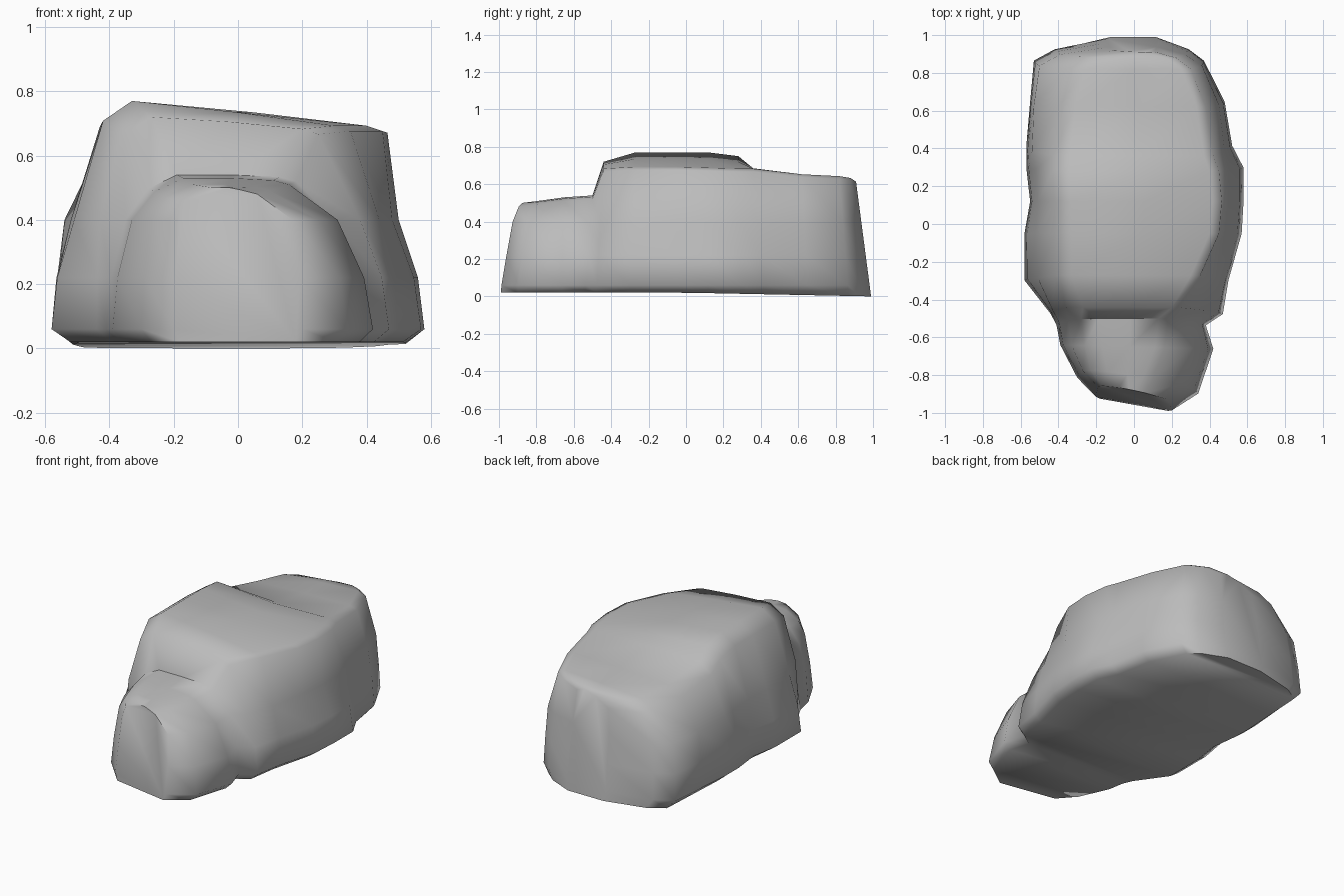
import bpy, bmesh, math

cube = bpy.data.objects.get("Cube")
if cube:
    bpy.data.objects.remove(cube, do_unlink=True)

stone = bpy.data.materials.new("grey_stone")
stone.use_nodes = True
GREY = (0.5, 0.5, 0.5, 1)
stone.diffuse_color = GREY
stone.node_tree.nodes["Principled BSDF"].inputs["Base Color"].default_value = GREY

# Sections from front to back: y at base, y at top,
# right side x (base, middle, top) and crest z, left side x and crest z
SECTIONS = [
    # low front lump
    (-.96, -.88, -.20, -.19, -.17, .50, .20, .17, .06, .49),
    (-.86, -.80, -.30, -.27, -.23, .51, .34, .25, .10, .50),
    (-.65, -.65, -.39, -.33, -.26, .53, .42, .31, .16, .52),
    (-.54, -.50, -.41, -.35, -.28, .54, .38, .30, .18, .53),
    # tall main boulder
    (-.48, -.44, -.44, -.43, -.36, .72, .47, .38, .25, .68),
    (-.30, -.27, -.58, -.51, -.42, .77, .50, .44, .35, .69),
    (-.05, -.05, -.58, -.52, -.42, .77, .57, .48, .45, .69),
    (.12, .12, -.55, -.51, -.42, .77, .58, .50, .465, .685),
    (.30, .28, -.57, -.52, -.43, .75, .58, .50, .45, .68),
    (.42, .36, -.57, -.54, -.43, .68, .52, .48, .42, .68),
    (.65, .62, -.55, -.53, -.40, .63, .48, .45, .38, .65),
    (.87, .82, -.53, -.50, -.35, .61, .37, .36, .30, .64),
    (.93, .88, -.42, -.39, -.29, .60, .29, .27, .22, .63),
    (.99, .91, -.14, -.13, -.11, .59, .13, .12, .11, .61),
]


def section_points(yb, yt, rb, rm, rt, rz, lb, lm, lt, lz):
    """One closed outline, running up the right side and down the left."""
    floor = 0.02 - 0.02 * max(0, yb)
    outline = [
        (rb * .9, floor), (rb, .06), (rb * .75 + rm * .25, .22), (rm, .40),
        (rt, rz * .92), (rt + .09, rz),
        ((rt + lt) / 2 + .03, (rz + lz) / 2 + .005),
        (lt - .05, lz + .003), (lt, lz * .98),
        (lm, .40), (lb * .75 + lm * .25, .22), (lb, .06), (lb * .9, floor),
    ]
    skew = -.2 * max(0, (-yb - .6) / .4)
    return [(x, yb + (yt - yb) * z / max(rz, lz) + skew * x, z) for x, z in outline]


# Loft the sections into one boulder
bm = bmesh.new()
rings = [[bm.verts.new(p) for p in section_points(*s)] for s in SECTIONS]
for a, b in zip(rings, rings[1:]):
    for i in range(len(a)):
        j = (i + 1) % len(a)
        bm.faces.new((a[i], a[j], b[j], b[i]))
bm.faces.new(rings[0])
bm.faces.new(rings[-1])
bmesh.ops.recalc_face_normals(bm, faces=bm.faces[:])

# Centre the length and stand the boulder on the ground
ys = [v.co.y for v in bm.verts]
low = min(v.co.z for v in bm.verts)
mid = (max(ys) + min(ys)) / 2
for v in bm.verts:
    v.co.y -= mid
    v.co.z -= low

mesh = bpy.data.meshes.new("boulder")
bm.to_mesh(mesh)
bm.free()
mesh.materials.append(stone)
boulder = bpy.data.objects.new("boulder", mesh)
bpy.context.collection.objects.link(boulder)

# Soft stone shading with crisp ledges
bpy.context.view_layer.objects.active = boulder
boulder.select_set(True)
bpy.ops.object.shade_smooth_by_angle(angle=math.radians(65))
